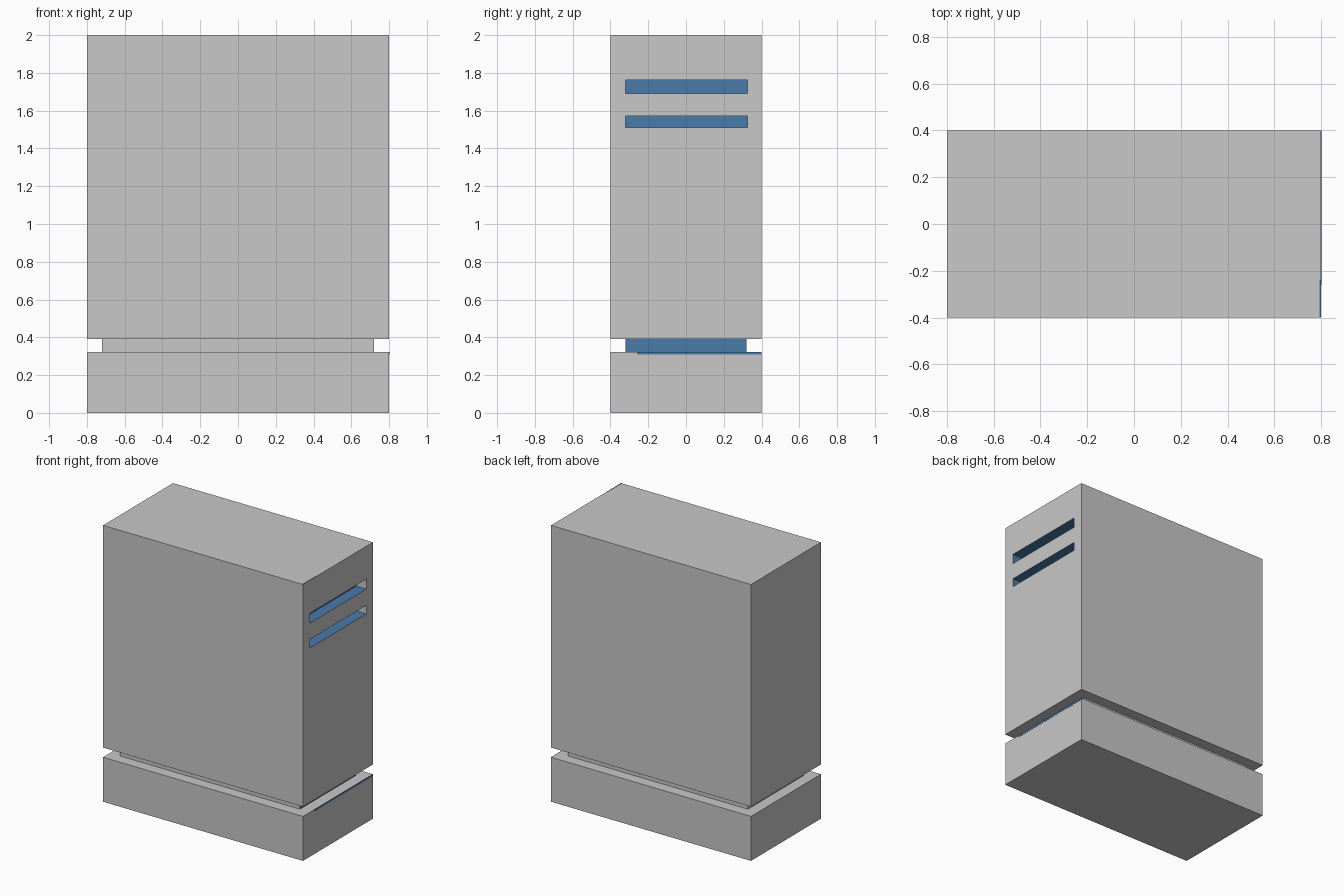
import bpy
from mathutils import Vector

if "Cube" in bpy.data.objects:
    bpy.data.objects.remove(bpy.data.objects["Cube"])


def material(name, rgb):
    m = bpy.data.materials.new(name)
    m.diffuse_color = (*rgb, 1)
    m.use_nodes = True
    m.node_tree.nodes["Principled BSDF"].inputs["Base Color"].default_value = m.diffuse_color
    return m


GREY = material("light grey", (0.58, 0.58, 0.58))
BLUE = material("steel blue", (0.067, 0.195, 0.402))


def box(name, lo, hi, mats):
    bpy.ops.mesh.primitive_cube_add(size=1)
    ob = bpy.context.object
    ob.name = name
    lo, hi = Vector(lo), Vector(hi)
    for v in ob.data.vertices:
        v.co = Vector([lo[i] if v.co[i] < 0 else hi[i] for i in range(3)])
    for m in mats:
        ob.data.materials.append(m)
    return ob


# plinth and upper cabinet, separated by a shadow-gap neck
box("base", (-0.8, -0.4, 0), (0.8, 0.4, 0.322), [GREY])
neck = box("recessed_neck", (-0.72, -0.32, 0.322), (0.72, 0.32, 0.392), [GREY, BLUE])
body = box("upper_body", (-0.8, -0.4, 0.392), (0.8, 0.4, 2.0), [GREY, BLUE])

# the neck's right-hand face is blue
for p in neck.data.polygons:
    if p.normal.x > 0.9:
        p.material_index = 1

# two slots cut into the right-hand side
for z0, z1 in ((1.51, 1.572), (1.69, 1.762)):
    cutter = box("slot_cutter", (0.72, -0.32, z0), (0.9, 0.325, z1), [GREY])
    cutter.hide_render = True
    mod = body.modifiers.new("slot", "BOOLEAN")
    mod.operation = "DIFFERENCE"
    mod.solver = "EXACT"
    mod.object = cutter
    bpy.context.view_layer.objects.active = body
    bpy.ops.object.modifier_apply(modifier=mod.name)
    bpy.data.objects.remove(cutter)

# slot linings are blue, apart from the rear end walls
for p in body.data.polygons:
    inside = 0.71 < p.center.x < 0.79 and 1.5 < p.center.z < 1.77
    p.material_index = 1 if inside and p.normal.y > -0.9 else 0

# thin painted edge strips
box("base_edge_strip", (0.799, -0.26, 0.309), (0.801, 0.4, 0.3225), [BLUE])
box("top_edge_strip", (0.793, -0.4, 1.999), (0.8, -0.24, 2.0005), [BLUE])
